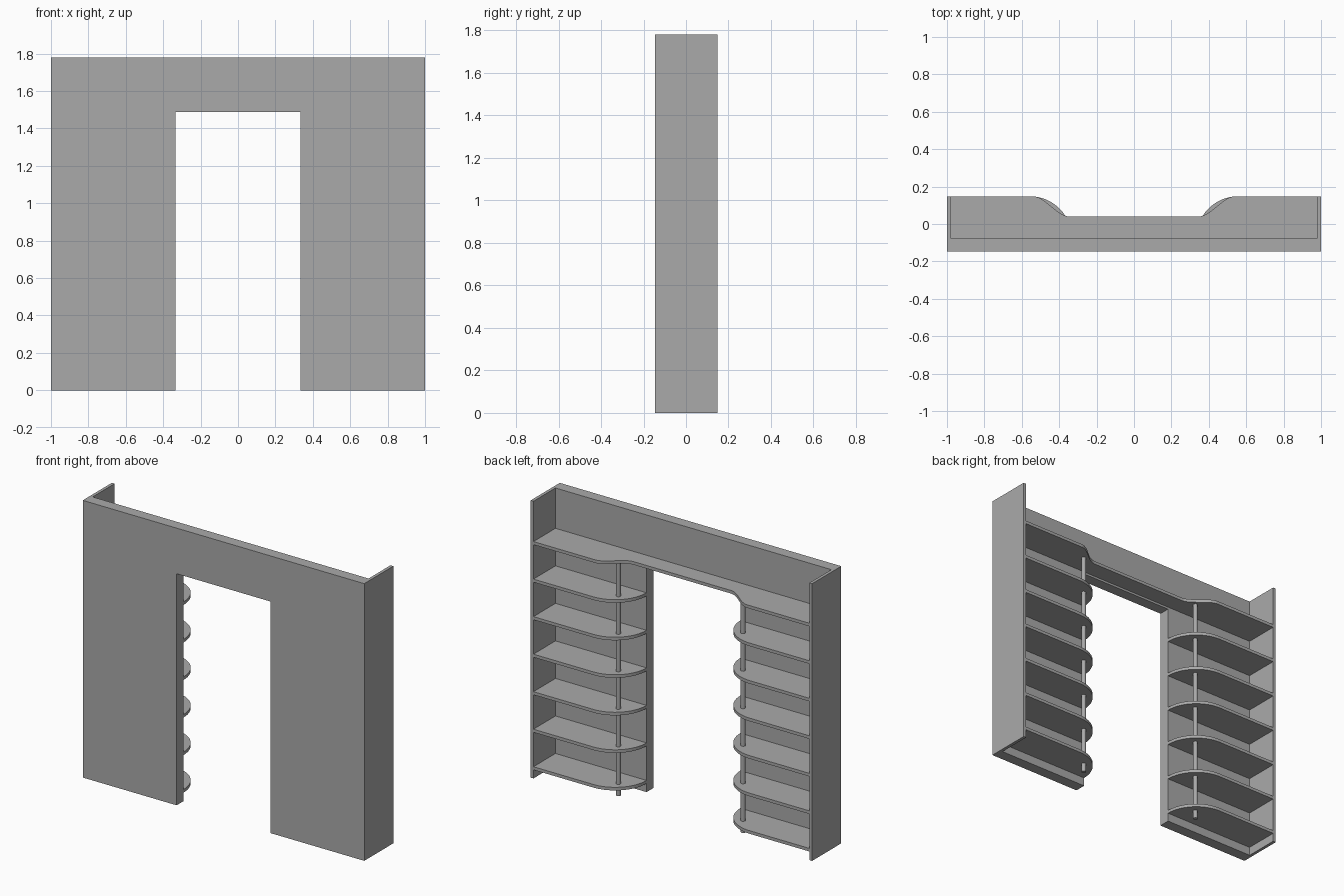
import bpy, bmesh, math
from mathutils import Vector

cube = bpy.data.objects.get("Cube")
if cube:
    bpy.data.objects.remove(cube, do_unlink=True)

grey = bpy.data.materials.new("plain_grey")
grey.use_nodes = True
grey.diffuse_color = (0.4, 0.4, 0.4, 1)
grey.node_tree.nodes["Principled BSDF"].inputs["Base Color"].default_value = (0.4, 0.4, 0.4, 1)

# Main dimensions
HALF_W, HEIGHT = 1.0, 1.78
FRONT, WALL_BACK, BACK = -0.147, -0.075, 0.148
DOOR_X, DOOR_Z = 0.333, 1.487
BOARD = 0.02
INNER = HALF_W - BOARD
SHELF_Z, SHELF_STEP, LOWER_SHELVES = 0.055, 0.241, 6
TOP_Z = SHELF_Z + LOWER_SHELVES * SHELF_STEP


def prism(name, outline, direction, smooth=False):
    """Extrude a closed 3D outline along a direction."""
    bm = bmesh.new()
    face = bm.faces.new([bm.verts.new(p) for p in outline])
    new = bmesh.ops.extrude_face_region(bm, geom=[face])["geom"]
    verts = [v for v in new if isinstance(v, bmesh.types.BMVert)]
    bmesh.ops.translate(bm, verts=verts, vec=Vector(direction))
    bmesh.ops.recalc_face_normals(bm, faces=bm.faces)
    mesh = bpy.data.meshes.new(name)
    bm.to_mesh(mesh)
    bm.free()
    mesh.materials.append(grey)
    obj = bpy.data.objects.new(name, mesh)
    bpy.context.collection.objects.link(obj)
    if smooth:
        bpy.ops.object.select_all(action='DESELECT')
        obj.select_set(True)
        bpy.context.view_layer.objects.active = obj
        bpy.ops.object.shade_smooth_by_angle(angle=math.radians(30))
    return obj


# Thick wall with a doorway
right_half = [(DOOR_X, DOOR_Z), (DOOR_X, 0), (HALF_W, 0), (HALF_W, HEIGHT)]
arch = right_half + [(-x, z) for x, z in reversed(right_half)]
prism("doorway_wall", [(x, FRONT, z) for x, z in arch], (0, WALL_BACK - FRONT, 0))

# Rounded lower shelf outline
RADIUS = BACK - WALL_BACK
arc_x = DOOR_X + RADIUS
shelf = [(INNER, WALL_BACK), (INNER, BACK)]
for i in range(17):
    a = math.pi / 2 * (1 + i / 16)
    shelf.append((arc_x + RADIUS * math.cos(a), WALL_BACK + RADIUS * math.sin(a)))

# Side panels, lower shelves and support posts on both sides
for side, sign in (("left", 1), ("right", -1)):
    panel = [(INNER, WALL_BACK), (HALF_W, WALL_BACK), (HALF_W, BACK), (INNER, BACK)]
    prism(side + "_side_panel", [(sign * x, y, 0) for x, y in panel], (0, 0, HEIGHT))
    for n in range(LOWER_SHELVES):
        z = SHELF_Z + n * SHELF_STEP
        prism(f"{side}_shelf_{n + 1}", [(sign * x, y, z) for x, y in shelf],
              (0, 0, BOARD), smooth=True)
    ring = [2 * math.pi * i / 20 for i in range(20)]
    prism(side + "_post",
          [(sign * 0.443 + 0.014 * math.cos(a), 0.053 + 0.014 * math.sin(a), 0) for a in ring],
          (0, 0, TOP_Z), smooth=True)

# Full-width top shelf, narrowing over the doorway in an S curve
NARROW_Y, S_OUT, S_IN = 0.04, 0.54, 0.345
half = [(INNER, WALL_BACK), (INNER, BACK)]
for i in range(21):
    t = i / 20
    half.append((S_OUT + (S_IN - S_OUT) * t,
                 BACK + (NARROW_Y - BACK) * t * t * (3 - 2 * t)))
outline = half + [(-x, y) for x, y in reversed(half)]
prism("top_shelf", [(x, y, TOP_Z) for x, y in outline], (0, 0, BOARD), smooth=True)
